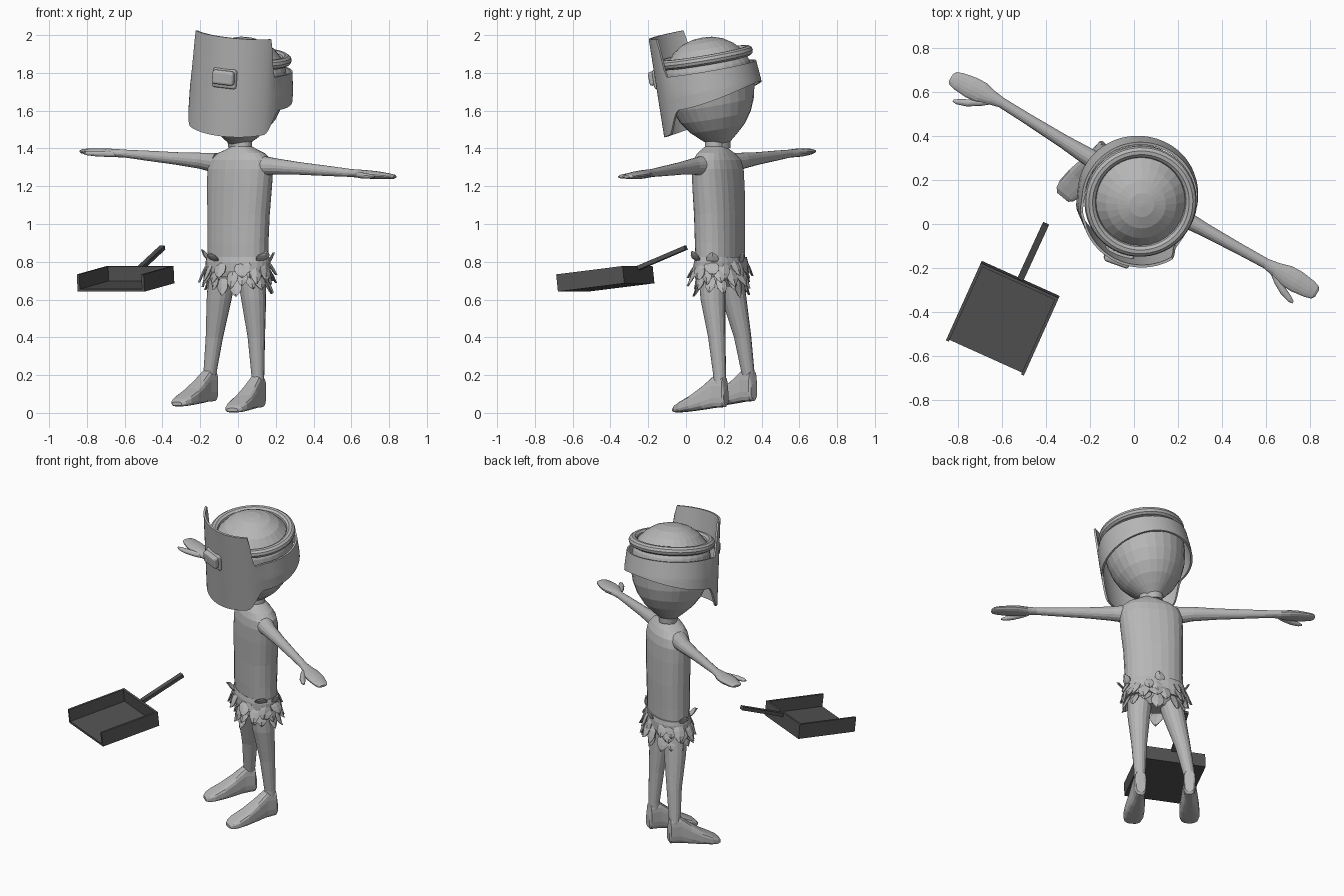
import bpy, bmesh, math, random
from mathutils import Vector, Matrix

if "Cube" in bpy.data.objects:
    bpy.data.objects.remove(bpy.data.objects["Cube"])

random.seed(4)


def material(name, value):
    m = bpy.data.materials.new(name)
    m.diffuse_color = (value, value, value, 1)
    m.use_nodes = True
    m.node_tree.nodes["Principled BSDF"].inputs["Base Color"].default_value = m.diffuse_color
    return m


GREY = material("light grey", 0.47)
DARK = material("dark grey", 0.085)
L = Vector((0.86, -0.51, 0)).normalized()    # figure's sideways axis
F = Vector((-0.51, -0.86, 0)).normalized()   # figure's facing axis
Z = Vector((0, 0, 1))


def finish(name, bm, mat, matrix=None, normals=True):
    if normals:
        bmesh.ops.recalc_face_normals(bm, faces=bm.faces)
    me = bpy.data.meshes.new(name)
    bm.to_mesh(me)
    bm.free()
    me.materials.append(mat)
    ob = bpy.data.objects.new(name, me)
    if matrix:
        ob.matrix_world = matrix
    bpy.context.collection.objects.link(ob)
    return ob


def loft(name, rings, u, v, n=16, p=1.0, mat=GREY, matrix=None):
    """Skin rings of (centre, radius along u, radius along v); p < 1 is boxier."""
    bm = bmesh.new()
    f = lambda c: math.copysign(abs(c) ** p, c)
    loops = []
    for c, a, b in rings:
        loops.append([bm.verts.new(Vector(c) + u * a * f(math.cos(t)) + v * b * f(math.sin(t)))
                      for t in (2 * math.pi * (i + 0.5) / n for i in range(n))])
    for r, s in zip(loops, loops[1:]):
        for i in range(n):
            j = (i + 1) % n
            bm.faces.new((r[i], r[j], s[j], s[i]))
    bm.faces.new(loops[0])
    bm.faces.new(loops[-1])
    return finish(name, bm, mat, matrix)


def box(name, size, loc, mat, matrix, bevel=0):
    bm = bmesh.new()
    bmesh.ops.create_cube(bm, size=1, matrix=Matrix.Translation(loc) @ Matrix.Diagonal((*size, 1)))
    if bevel:
        bmesh.ops.bevel(bm, geom=bm.edges[:], offset=bevel, segments=3, profile=0.5, affect='EDGES')
    return finish(name, bm, mat, matrix)


# Torso with neck
loft("torso", [((0, .185, .67), .09, .06), ((0, .185, .71), .15, .095), ((0, .183, .78), .172, .107),
               ((0, .18, .9), .172, .11), ((.003, .178, 1.05), .176, .112), ((.008, .172, 1.2), .185, .112),
               ((.012, .168, 1.29), .188, .108), ((.014, .165, 1.34), .175, .098),
               ((.017, .16, 1.375), .135, .08), ((.02, .157, 1.395), .085, .065),
               ((.02, .155, 1.41), .055, .052), ((.02, .155, 1.47), .052, .05)], L, F, 24, 0.9)

# Arms, hands and thumbs
arms = {"left": ((-.11, .225, 1.322), (-.20, .30, 1.335), (-.60, .55, 1.373), (-.83, .665, 1.385)),
        "right": ((.12, .095, 1.308), (.20, .04, 1.305), (.60, -.18, 1.27), (.83, -.315, 1.25))}
for side, pts in arms.items():
    a, b, w, t = map(Vector, pts)
    rings = [(a, .055, .055), (b, .042, .043), (b.lerp(w, .3), .032, .034), (b.lerp(w, .7), .026, .027)]
    rings += [(w.lerp(t, k), ru, rv) for k, ru, rv in
              ((0, .024, .021), (.2, .034, .022), (.4, .05, .022), (.6, .052, .021),
               (.85, .043, .016), (.96, .034, .012), (1, .018, .006))]
    loft("arm_" + side, rings, F, Z)
    d = (t - w).normalized()
    loft("thumb_" + side, [(w + d * s + F * o - Z * .006, r, r * .8) for s, o, r in
                           ((.04, .012, .018), (.08, .04, .02), (.13, .068, .019), (.175, .085, .014),
                            (.195, .09, .006))], F, Z, 12)

# Legs and feet
legs = {"left": (((-.08, .23, .74), (-.10, .255, .6), (-.125, .30, .4), (-.15, .33, .2), (-.15, .33, .1)),
                 (-.64, -.77, 0), .032),
        "right": (((.07, .14, .74), (.083, .143, .6), (.097, .163, .4), (.105, .178, .2), (.105, .178, .1)),
                  (-.5, -.866, 0), 0)}
for side, (pts, d, lift) in legs.items():
    loft("leg_" + side, [(c, r, r) for c, r in zip(pts, (.075, .066, .046, .034, .034))], L, F)
    d = Vector(d).normalized()
    base = Vector((pts[-1][0], pts[-1][1], lift))
    rings = [(base + d * s + Z * (lo + hi) / 2, w, (hi - lo) / 2) for s, lo, hi, w in
             ((-.04, .045, .12, .026), (-.03, .03, .19, .034), (.03, .026, .195, .037),
              (.09, .018, .145, .047), (.16, .01, .095, .058), (.22, .004, .062, .06),
              (.255, .002, .042, .05), (.272, .006, .025, .032))]
    loft("foot_" + side, rings, d.cross(Z), Z, 16, 0.6)

# Leaf skirt: waistband and rows of overlapping leaves
loft("waistband", [((0, .185, z), r, r - .065) for z, r in
                   ((.72, .175), (.75, .183), (.80, .183), (.825, .177))], L, F, 28, 0.9)
bm = bmesh.new()
rows = [(.80, .085, 13, -1, .182), (.765, .09, 15, -1, .180), (.72, .085, 13, -1, .165), (.80, .05, 5, 1, .182)]
for z0, length, count, up, rad in rows:
    for i in range(count):
        t = 2 * math.pi * (i + random.uniform(-.3, .3) + .5) / count
        n = (L * math.cos(t) * .9 + F * math.sin(t)).normalized()
        tan = Z.cross(n)
        root = Vector((0, .185, z0 + random.uniform(-.012, .012)))
        root += L * math.cos(t) * rad + F * math.sin(t) * (rad - .062)
        ln, flare, skew = length * random.uniform(.8, 1.2), random.uniform(.015, .05), random.uniform(-.02, .02)
        wide = random.uniform(.028, .04)
        prev = None
        for k, w in ((0, .6), (.3, 1), (.6, .95), (.85, .5), (1, .08)):
            c = root + n * flare * k ** .8 + Z * up * ln * k + tan * skew * k
            row = [bm.verts.new(c + tan * wide * w * s - n * .008 * abs(s)) for s in (-1, 0, 1)]
            if prev:
                for j in (0, 1):
                    bm.faces.new((prev[j], prev[j + 1], row[j + 1], row[j]))
            prev = row
leaves = finish("leaf_skirt", bm, GREY)
leaves.modifiers.new("thickness", 'SOLIDIFY').thickness = 0.005

# Head frame: turned and leaning forward
lean = Z.rotation_difference(Vector((.06, -.17, 1))).to_matrix().to_4x4()
HEAD = Matrix.Translation((.02, .13, 1.72)) @ lean @ Matrix.Rotation(math.radians(-20), 4, 'Z')
X, Y = Vector((1, 0, 0)), Vector((0, 1, 0))

# Egg-shaped head
loft("head", [((0, 0, z), r, r) for r, z in
              ((.05, -.33), (.058, -.295), (.10, -.26), (.148, -.215), (.19, -.155), (.219, -.085),
               (.234, -.01), (.238, .05), (.227, .115), (.20, .172), (.16, .216), (.11, .248),
               (.055, .266), (.01, .27))], X, Y, 28, matrix=HEAD)


# Face shield and head band cut from one curved sheet
def smooth(e0, e1, x):
    k = min(max((x - e0) / (e1 - e0), 0), 1)
    return k * k * (3 - 2 * k)


bm = bmesh.new()
cols, steps, grid = 144, 8, []
for i in range(cols):
    deg = -180 + 360 * i / cols
    d, t = abs(deg), math.radians(deg)
    s_up, s_low = smooth(50, 57, d), smooth(47, 68, d)
    top = .31 * (1 - s_up) + .105 * s_up
    low = (-.22 + .02 * (d / 50) ** 2) * (1 - s_low) + (-.075 + .07 * smooth(68, 180, d)) * s_low
    col = []
    for k in range(steps + 1):
        z = low + (top - low) * k / steps
        front = .277 - .012 * z
        back = .266 - .09 * max(z, 0)
        m = smooth(48, 75, d)
        r = front * (1 - m) + back * m
        col.append(bm.verts.new((r * math.sin(t), -r * math.cos(t), z)))
    grid.append(col)
for i in range(cols):
    a, b = grid[i], grid[(i + 1) % cols]
    for k in range(steps):
        bm.faces.new((a[k], b[k], b[k + 1], a[k + 1]))
shield = finish("face_shield_and_band", bm, GREY, HEAD)
mod = shield.modifiers.new("thickness", 'SOLIDIFY')
mod.thickness, mod.offset = 0.012, 0

# Padded strap around the crown
bm = bmesh.new()
n, m, rings = 48, 10, []
for i in range(n):
    t = 2 * math.pi * i / n
    ring = []
    for j in range(m):
        s = 2 * math.pi * j / m
        r = .228 + .027 * math.cos(s)
        ring.append(bm.verts.new((r * math.sin(t), -r * math.cos(t), .163 + .027 * math.sin(s))))
    rings.append(ring)
for i in range(n):
    a, b = rings[i], rings[(i + 1) % n]
    for j in range(m):
        bm.faces.new((a[j], b[j], b[(j + 1) % m], a[(j + 1) % m]))
finish("crown_strap", bm, GREY, HEAD)

# Viewing window on the shield
box("window_frame", (.135, .04, .105), (0, -.272, .09), GREY, HEAD, .015)
box("window", (.12, .06, .075), (0, -.288, .097), GREY, HEAD, .014)

# Open-fronted dustpan with handle
u = Vector((.912, -.411, 0)).normalized()
v = Vector((-.411, -.912, -.115)).normalized()
w = u.cross(-v)
PAN = Matrix((u, -v, w)).transposed().to_4x4()
PAN.translation = (-.593, -.4225, .664)
S, H, T = .388, .092, .014
box("pan_floor", (S, S, T), (0, 0, T / 2), DARK, PAN)
for side in (-1, 1):
    box("pan_side", (T, S, H), (side * (S - T) / 2, 0, H / 2), DARK, PAN)
box("pan_back", (S - 2 * T, T, H), (0, (S - T) / 2, H / 2), DARK, PAN)
p0, p1 = Vector((-.515, -.25, .768)), Vector((-.40, .0, .875))
HANDLE = Matrix.Translation((p0 + p1) / 2) @ (p1 - p0).to_track_quat('Y', 'Z').to_matrix().to_4x4()
box("pan_handle", (.03, (p1 - p0).length, .022), (0, 0, 0), DARK, HANDLE)
